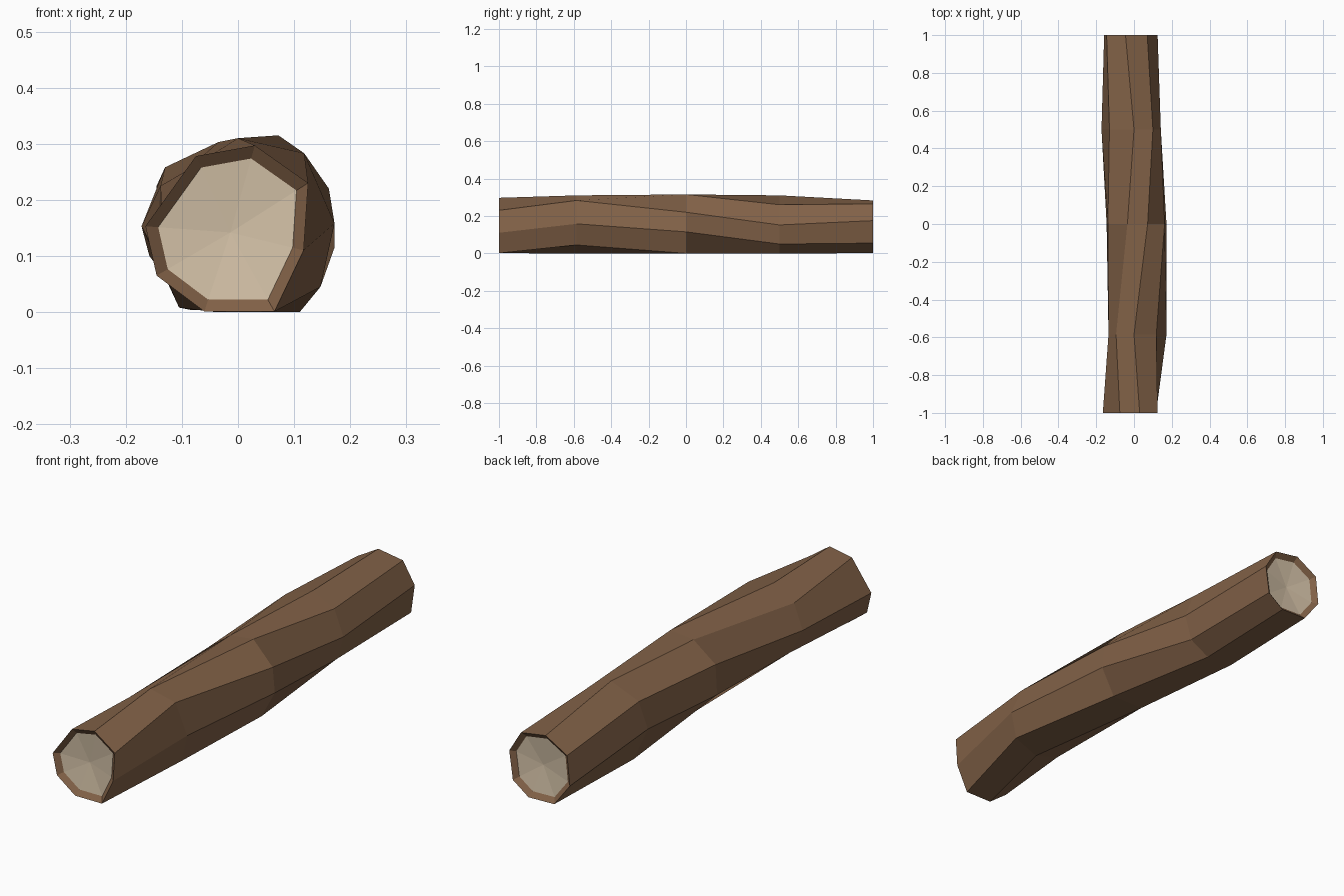
import bpy, bmesh
from mathutils import Vector

if "Cube" in bpy.data.objects:
    bpy.data.objects.remove(bpy.data.objects["Cube"])


def material(name, rgb):
    m = bpy.data.materials.new(name)
    m.diffuse_color = (*rgb, 1)
    m.use_nodes = True
    m.node_tree.nodes["Principled BSDF"].inputs["Base Color"].default_value = m.diffuse_color
    return m


bark = material("bark brown", (0.225, 0.122, 0.064))
wood = material("cut wood cream", (0.66, 0.54, 0.39))

# Irregular eight-sided cross-sections (x, z) along the length, twisting slightly
sections = [
    (-1.0, [(.03, .297), (-.075, .278), (-.165, .153), (-.145, .065),
            (-.06, .001), (.065, .001), (.117, .11), (.125, .23)]),
    (-.585, [(0, .31), (-.095, .25), (-.135, .145), (-.075, .035),
             (.04, 0), (.147, .045), (.172, .158), (.118, .283)]),
    (0.0, [(.072, .315), (-.035, .303), (-.138, .225), (-.145, .1),
           (-.04, 0), (.11, 0), (.172, .115), (.162, .22)]),
    (.5, [(.1, .26), (0, .31), (-.13, .258), (-.172, .153),
          (-.105, .008), (.02, 0), (.11, .05), (.142, .152)]),
    (1.0, [(.07, .265), (-.045, .283), (-.145, .225), (-.158, .1),
           (-.085, .004), (.035, .001), (.108, .055), (.125, .175)]),
]

bm = bmesh.new()


def ring(points, y):
    return [bm.verts.new((x, y, z)) for x, z in points]


def bridge(a, b, mat):
    for i in range(len(a)):
        j = (i + 1) % len(a)
        bm.faces.new((a[i], a[j], b[j], b[i])).material_index = mat


# Bark
rings = [ring(pts, y) for y, pts in sections]
for a, b in zip(rings, rings[1:]):
    bridge(a, b, 0)

# Cut ends: bark rim sloping inward to a shallow dished wood face
for outer, (y, pts) in ((rings[0], sections[0]), (rings[-1], sections[-1])):
    cx = sum(p[0] for p in pts) / len(pts)
    cz = sum(p[1] for p in pts) / len(pts)
    inward = -1 if y > 0 else 1
    inner = ring([(cx + (x - cx) * .85, cz + (z - cz) * .85) for x, z in pts],
                 y + inward * .018)
    bridge(outer, inner, 0)
    centre = bm.verts.new((cx, y + inward * .032, cz))
    for i in range(len(inner)):
        f = bm.faces.new((inner[i], inner[(i + 1) % len(inner)], centre))
        f.material_index = 1

bmesh.ops.recalc_face_normals(bm, faces=bm.faces)
mesh = bpy.data.meshes.new("log")
bm.to_mesh(mesh)
bm.free()
mesh.materials.append(bark)
mesh.materials.append(wood)
bpy.context.collection.objects.link(bpy.data.objects.new("log", mesh))
